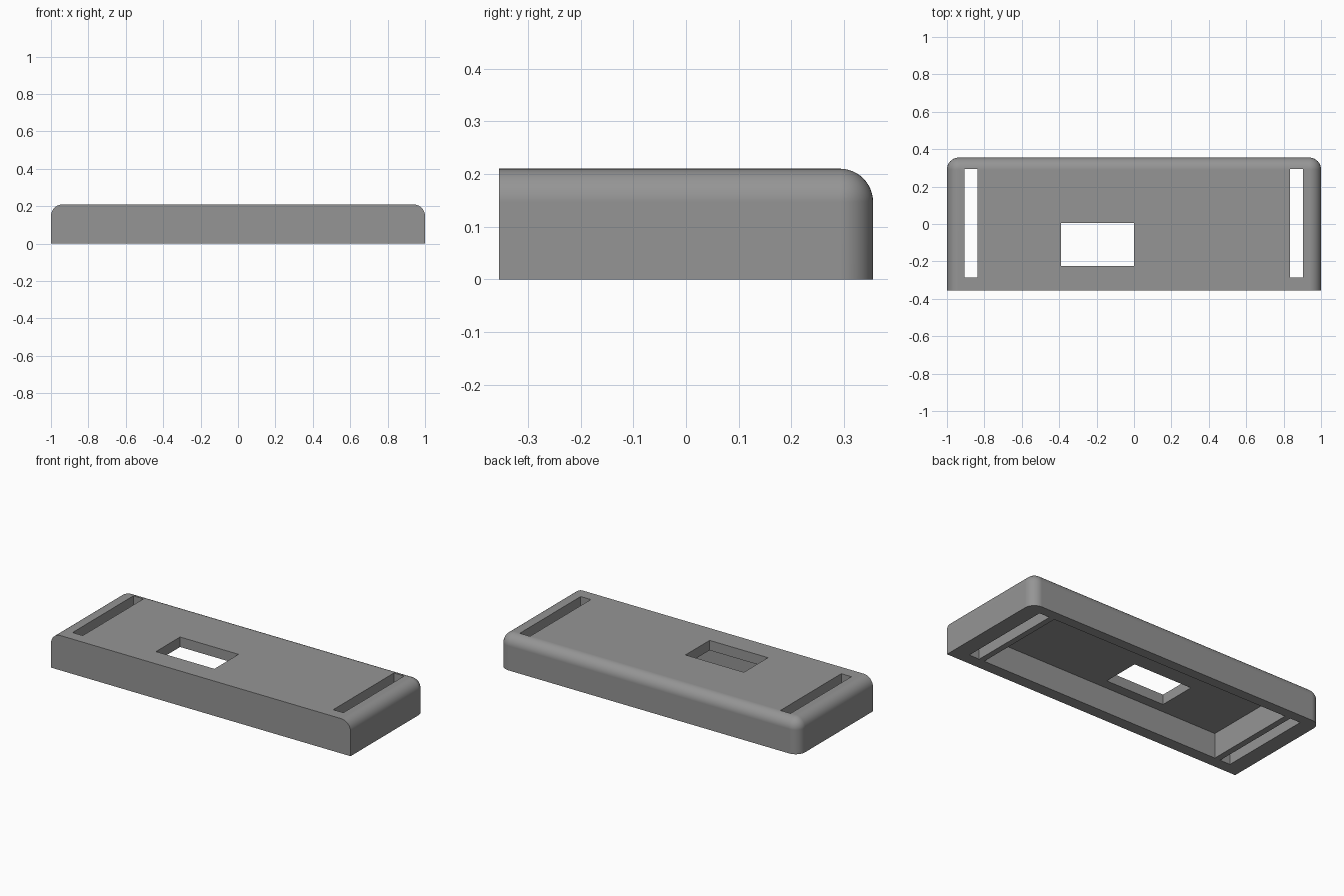
import bpy, bmesh, math

if "Cube" in bpy.data.objects:
    bpy.data.objects.remove(bpy.data.objects["Cube"])

W, D, H, R = 1.0, 0.355, 0.21, 0.063   # half width, half depth, height, corner radius


def box(name, x0, x1, y0, y1, z0, z1):
    bm = bmesh.new()
    bmesh.ops.create_cube(bm, size=1)
    for v in bm.verts:
        v.co.x = x1 if v.co.x > 0 else x0
        v.co.y = y1 if v.co.y > 0 else y0
        v.co.z = z1 if v.co.z > 0 else z0
    me = bpy.data.meshes.new(name)
    bm.to_mesh(me)
    bm.free()
    ob = bpy.data.objects.new(name, me)
    bpy.context.collection.objects.link(ob)
    return ob


# Cover body: round the back and side top edges and the back upright corners
cover = box("cover", -W, W, -D, D, 0, H)
bm = bmesh.new()
bm.from_mesh(cover.data)


def rounded(e):
    mid = (e.verts[0].co + e.verts[1].co) / 2
    top_edge = mid.z > H - 0.01 and mid.y > -D + 0.01
    back_upright = mid.y > D - 0.01 and abs(mid.x) > W - 0.01 and mid.z > 0.01
    return top_edge or back_upright


bmesh.ops.bevel(bm, geom=[e for e in bm.edges if rounded(e)], offset=R,
                segments=12, profile=0.5, affect='EDGES')
bm.to_mesh(cover.data)
bm.free()

grey = bpy.data.materials.new("grey plastic")
grey.diffuse_color = (0.3, 0.3, 0.3, 1)
grey.use_nodes = True
grey.node_tree.nodes["Principled BSDF"].inputs["Base Color"].default_value = grey.diffuse_color
cover.data.materials.append(grey)

# Openings: hollow underside, window and two strap slots
cutters = [
    box("cavity_cutter", -0.80, 0.80, -0.285, 0.295, -0.1, 0.15),
    box("window_cutter", -0.39, 0.0, -0.225, 0.005, 0.1, 0.3),
    box("left_slot_cutter", -0.905, -0.837, -0.285, 0.295, -0.1, 0.3),
    box("right_slot_cutter", 0.835, 0.903, -0.285, 0.295, -0.1, 0.3),
]
bpy.context.view_layer.objects.active = cover
cover.select_set(True)
for c in cutters:
    mod = cover.modifiers.new(c.name, 'BOOLEAN')
    mod.operation, mod.solver, mod.object = 'DIFFERENCE', 'EXACT', c
    bpy.ops.object.modifier_apply(modifier=mod.name)
for c in cutters:
    bpy.data.objects.remove(c)

# Smooth roundings with crisp edges and level flat faces
bpy.ops.object.shade_smooth_by_angle(angle=math.radians(30))
weighted = cover.modifiers.new("flat_faces", 'WEIGHTED_NORMAL')
weighted.keep_sharp = True
